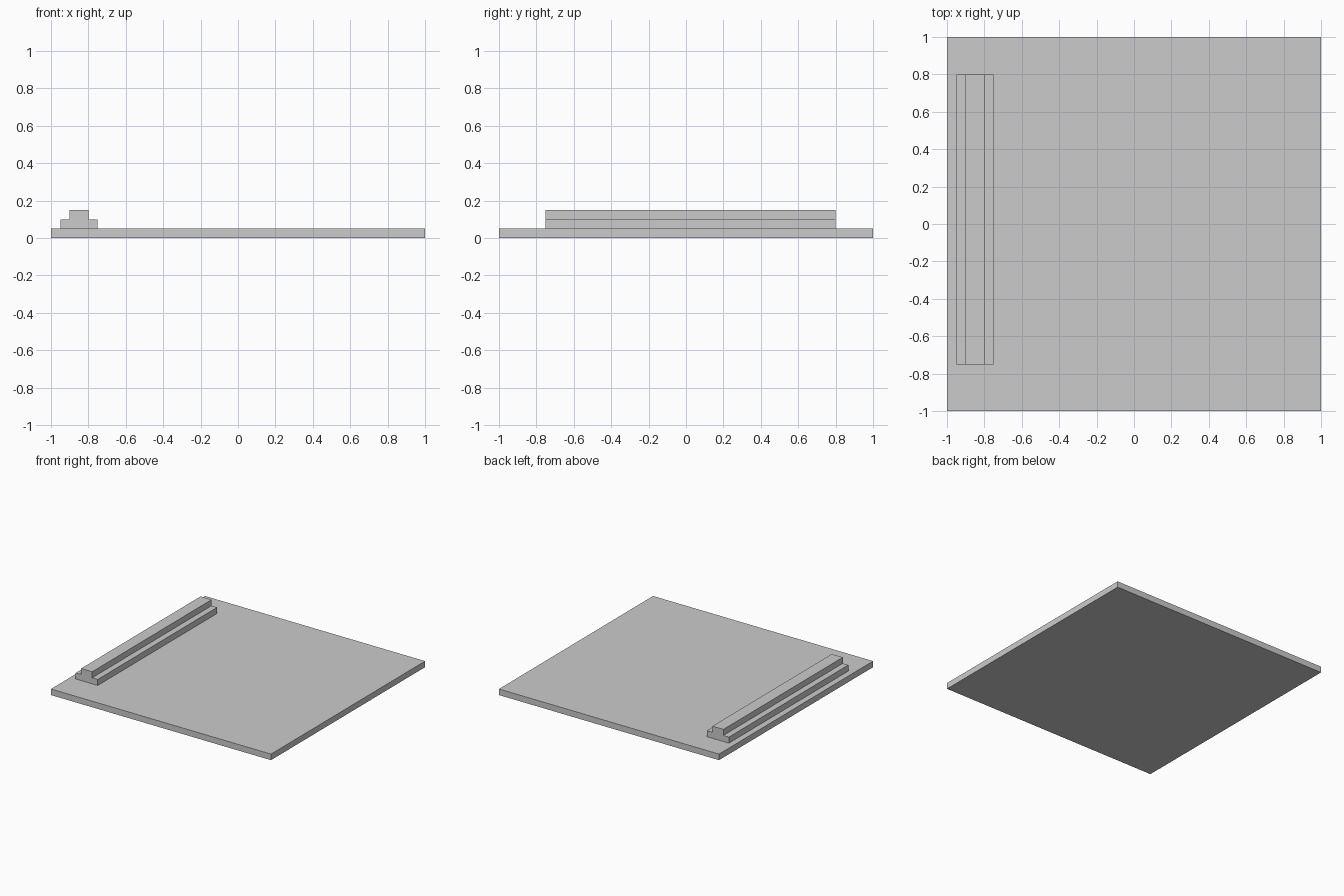
import bpy
import bmesh

if "Cube" in bpy.data.objects:
    bpy.data.objects.remove(bpy.data.objects["Cube"])


def extrude_profile(name, profile, y0, y1):
    """Extrude a closed (x, z) outline along y."""
    bm = bmesh.new()
    face = bm.faces.new([bm.verts.new((x, y0, z)) for x, z in profile])
    ext = bmesh.ops.extrude_face_region(bm, geom=[face], use_keep_orig=True)
    verts = [g for g in ext["geom"] if isinstance(g, bmesh.types.BMVert)]
    bmesh.ops.translate(bm, verts=verts, vec=(0, y1 - y0, 0))
    bmesh.ops.recalc_face_normals(bm, faces=bm.faces)
    mesh = bpy.data.meshes.new(name)
    bm.to_mesh(mesh)
    bm.free()
    obj = bpy.data.objects.new(name, mesh)
    bpy.context.collection.objects.link(obj)
    return obj


# Square base plate
extrude_profile("base_plate", [(-1, 0), (1, 0), (1, 0.05), (-1, 0.05)], -1, 1)

# Stepped rail along the left edge: wide foot, narrow top, symmetric about its centre
CENTRE = -0.85
half = [(0.10, 0.05), (0.10, 0.10), (0.05, 0.10), (0.05, 0.15)]
outline = [(CENTRE + x, z) for x, z in half] + [(CENTRE - x, z) for x, z in reversed(half)]
extrude_profile("stepped_rail", outline, -0.75, 0.80)
